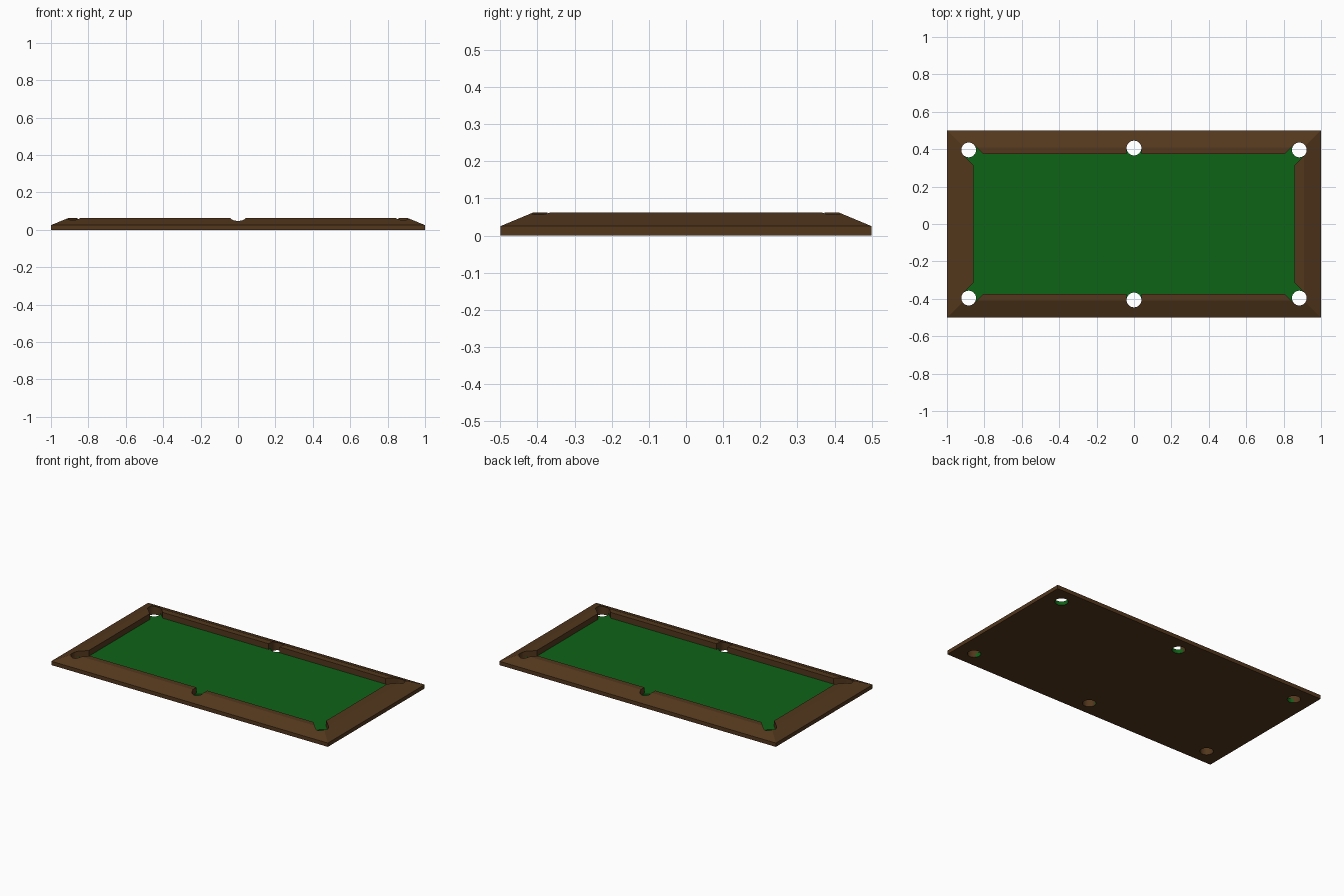
import bpy, bmesh, math
from mathutils import Matrix, Vector

if "Cube" in bpy.data.objects:
    bpy.data.objects.remove(bpy.data.objects["Cube"])

BED_Z, TOP_Z = 0.025, 0.0625
POCKET_R = 0.0395


def material(name, color):
    m = bpy.data.materials.new(name)
    m.diffuse_color = (*color, 1)
    m.use_nodes = True
    m.node_tree.nodes["Principled BSDF"].inputs["Base Color"].default_value = m.diffuse_color
    return m


def to_object(name, bm):
    bmesh.ops.recalc_face_normals(bm, faces=bm.faces)
    mesh = bpy.data.meshes.new(name)
    bm.to_mesh(mesh)
    bm.free()
    ob = bpy.data.objects.new(name, mesh)
    bpy.context.collection.objects.link(ob)
    return ob


# Table body: rectangular rings from the underside, over the rails, down to the bed
bm = bmesh.new()
profile = [(1, 0.5, 0), (1, 0.5, BED_Z), (0.908, 0.41, TOP_Z),
           (0.858, 0.373, TOP_Z), (0.858, 0.373, BED_Z)]
rings = [[bm.verts.new((sx * x, sy * y, z))
          for sx, sy in ((-1, -1), (1, -1), (1, 1), (-1, 1))] for x, y, z in profile]
for a, b in zip(rings, rings[1:]):
    for i in range(4):
        j = (i + 1) % 4
        bm.faces.new((a[i], a[j], b[j], b[i]))
bm.faces.new(rings[0][::-1])
bm.faces.new(rings[-1])
body = to_object("table_body", bm)

# Pocket cutters: a round hole right through, and a straight mouth down to the bed
pockets = [(sx * 0.884, sy * 0.396, Vector((-sx, -sy)).normalized(), 0.12)
           for sx in (-1, 1) for sy in (-1, 1)]
pockets += [(0, sy * 0.406, Vector((0, -sy)), 0.06) for sy in (-1, 1)]
cutters = []


def add_cutter(name, bm):
    ob = to_object(name, bm)
    ob.hide_render = True
    cutters.append(ob)
    mod = body.modifiers.new(name, 'BOOLEAN')
    mod.operation = 'DIFFERENCE'
    mod.solver = 'EXACT'
    mod.object = ob


for x, y, inward, length in pockets:
    bm = bmesh.new()
    bmesh.ops.create_cone(bm, cap_ends=True, segments=40, radius1=POCKET_R,
                          radius2=POCKET_R, depth=0.3,
                          matrix=Matrix.Translation((x, y, 0.05)))
    add_cutter("pocket_cutter", bm)
    bm = bmesh.new()
    angle = math.atan2(inward.y, inward.x)
    bmesh.ops.create_cube(bm, size=1, matrix=(
        Matrix.Translation((x, y, BED_Z + 0.05)) @ Matrix.Rotation(angle, 4, 'Z')
        @ Matrix.Translation((length / 2, 0, 0))
        @ Matrix.Diagonal((length, POCKET_R * 1.99, 0.1, 1))))
    add_cutter("mouth_cutter", bm)

# Bake the cuts and drop the cutters
bpy.context.view_layer.update()
baked = bpy.data.meshes.new_from_object(
    body.evaluated_get(bpy.context.evaluated_depsgraph_get()))
body.modifiers.clear()
body.data = baked
for ob in cutters:
    bpy.data.objects.remove(ob)

# Green cloth on the bed and its pocket lips, brown wood elsewhere
baked.materials.clear()
baked.materials.append(material("wood", (0.085, 0.038, 0.012)))
baked.materials.append(material("cloth", (0.004, 0.125, 0.008)))
for p in baked.polygons:
    top = max(baked.vertices[v].co.z for v in p.vertices)
    inside = abs(p.center.x) < 0.95 and abs(p.center.y) < 0.47
    p.use_smooth = False
    p.material_index = int(inside and abs(top - BED_Z) < 0.001)
